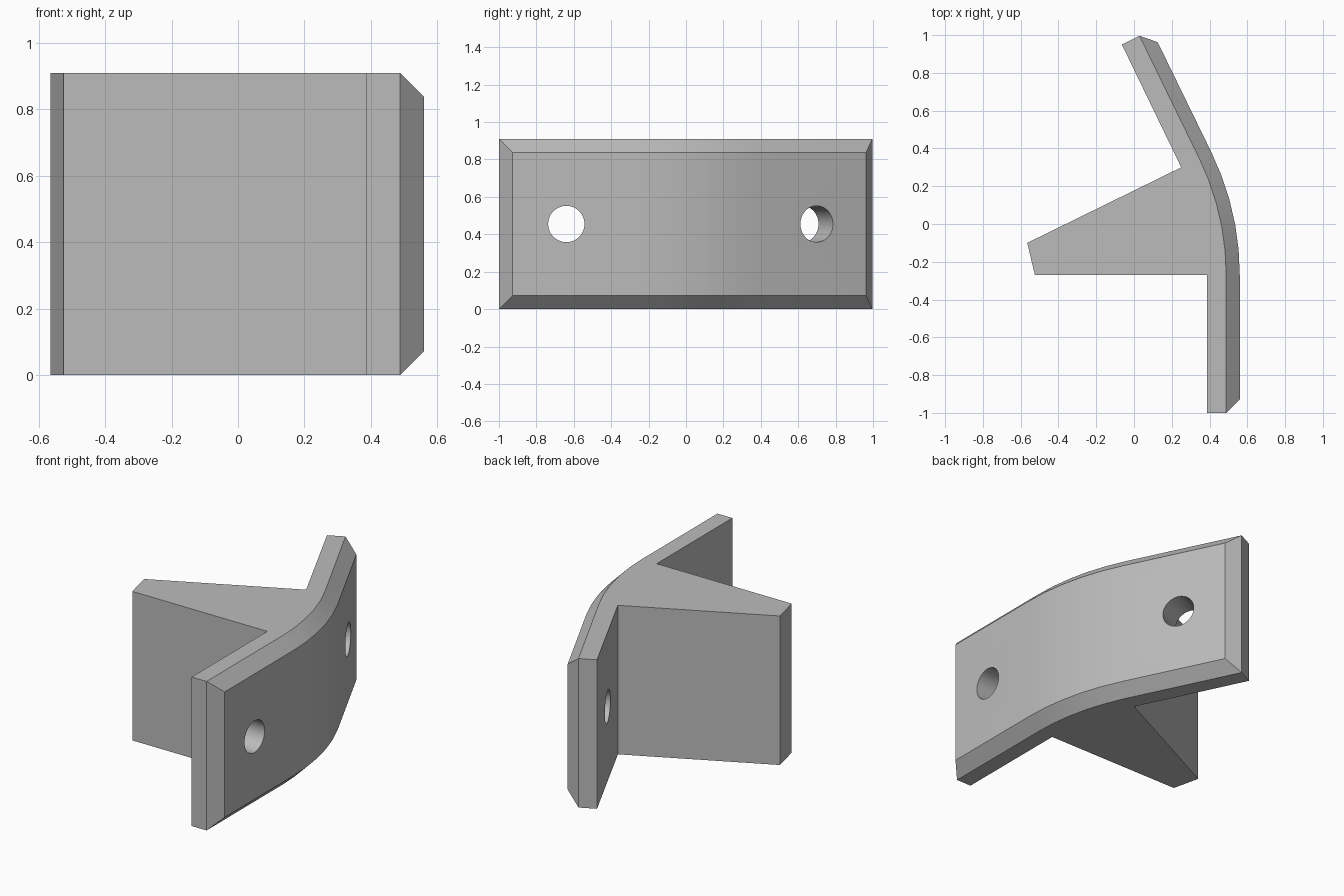
import bpy, bmesh
from math import radians, cos, sin
from mathutils import Vector

cube = bpy.data.objects.get("Cube")
if cube:
    bpy.data.objects.remove(cube, do_unlink=True)

HEIGHT = 0.91
CHAMFER = 0.072
BEND = radians(26)
CENTRE = Vector((-0.92, -0.27))      # centre of the plate's bend
RADIUS = 1.48                        # outer face of the bend
STEPS = 5

grey = bpy.data.materials.new("plain grey")
grey.use_nodes = True
grey.diffuse_color = (0.5, 0.5, 0.5, 1)
grey.node_tree.nodes["Principled BSDF"].inputs["Base Color"].default_value = (0.5, 0.5, 0.5, 1)

along = Vector((-sin(BEND), cos(BEND)))   # direction of the slanted wing
normal = Vector((cos(BEND), sin(BEND)))


def face_chain(radius, start_y, end_inset):
    """Plan-view line of the curved plate: straight wing, bend, slanted wing."""
    pts = [Vector((CENTRE.x + radius, start_y))]
    for i in range(STEPS + 1):
        a = BEND * i / STEPS
        pts.append(CENTRE + radius * Vector((cos(a), sin(a))))
    pts.append(pts[-1] + along * (0.722 - end_inset))
    return pts


# Bracket: plan profile extruded upward, with a chamfered curved face
rim = face_chain(RADIUS - CHAMFER, -1.0, 0)
face = face_chain(RADIUS, -1.0 + CHAMFER, CHAMFER)
back = [rim[-1] - normal * 0.104, Vector((0.25, 0.30)), Vector((-0.565, -0.10)),
        Vector((-0.525, -0.27)), Vector((0.387, -0.27)), Vector((0.387, -1.0))]

bm = bmesh.new()


def ring(points, z):
    return [bm.verts.new((p.x, p.y, z)) for p in points]


low, high = ring(rim + back, 0), ring(rim + back, HEIGHT)
face_low, face_high = ring(face, CHAMFER), ring(face, HEIGHT - CHAMFER)
n = len(rim)
bm.faces.new(low[::-1])
bm.faces.new(high)
for i in range(n - 1, len(low)):                       # back and end walls
    j = (i + 1) % len(low)
    bm.faces.new((low[i], low[j], high[j], high[i]))
for a, b in ((low, face_low), (face_low, face_high), (face_high, high)):
    for i in range(n - 1):                             # chamfers and curved face
        bm.faces.new((a[i], a[i + 1], b[i + 1], b[i]))
for i in (0, n - 1):                                   # end chamfers
    bm.faces.new((low[i], face_low[i], face_high[i], high[i]))
bmesh.ops.recalc_face_normals(bm, faces=bm.faces)
mesh = bpy.data.meshes.new("bracket")
bm.to_mesh(mesh)
bm.free()
mesh.materials.append(grey)
bracket = bpy.data.objects.new("bracket", mesh)
bpy.context.collection.objects.link(bracket)

# Bolt holes, square to each wing
slant_hole = face[-2] + along * 0.356
for name, spot, angle in (("straight_hole", Vector((0.56, -0.64)), 0),
                          ("slanted_hole", slant_hole, BEND)):
    bpy.ops.mesh.primitive_cylinder_add(vertices=48, radius=0.097, depth=0.6,
                                        location=(spot.x, spot.y, HEIGHT / 2),
                                        rotation=(0, radians(90), angle))
    cutter = bpy.context.object
    cutter.name = name
    cutter.hide_render = True
    cutter.data.materials.append(grey)
    cut = bracket.modifiers.new(name, "BOOLEAN")
    cut.operation = "DIFFERENCE"
    cut.solver = "EXACT"
    cut.object = cutter
    bpy.ops.object.select_all(action="DESELECT")
    bracket.select_set(True)
    bpy.context.view_layer.objects.active = bracket
    bpy.ops.object.modifier_apply(modifier=name)
    bpy.data.objects.remove(cutter, do_unlink=True)

bpy.ops.object.shade_smooth_by_angle(angle=radians(25))
